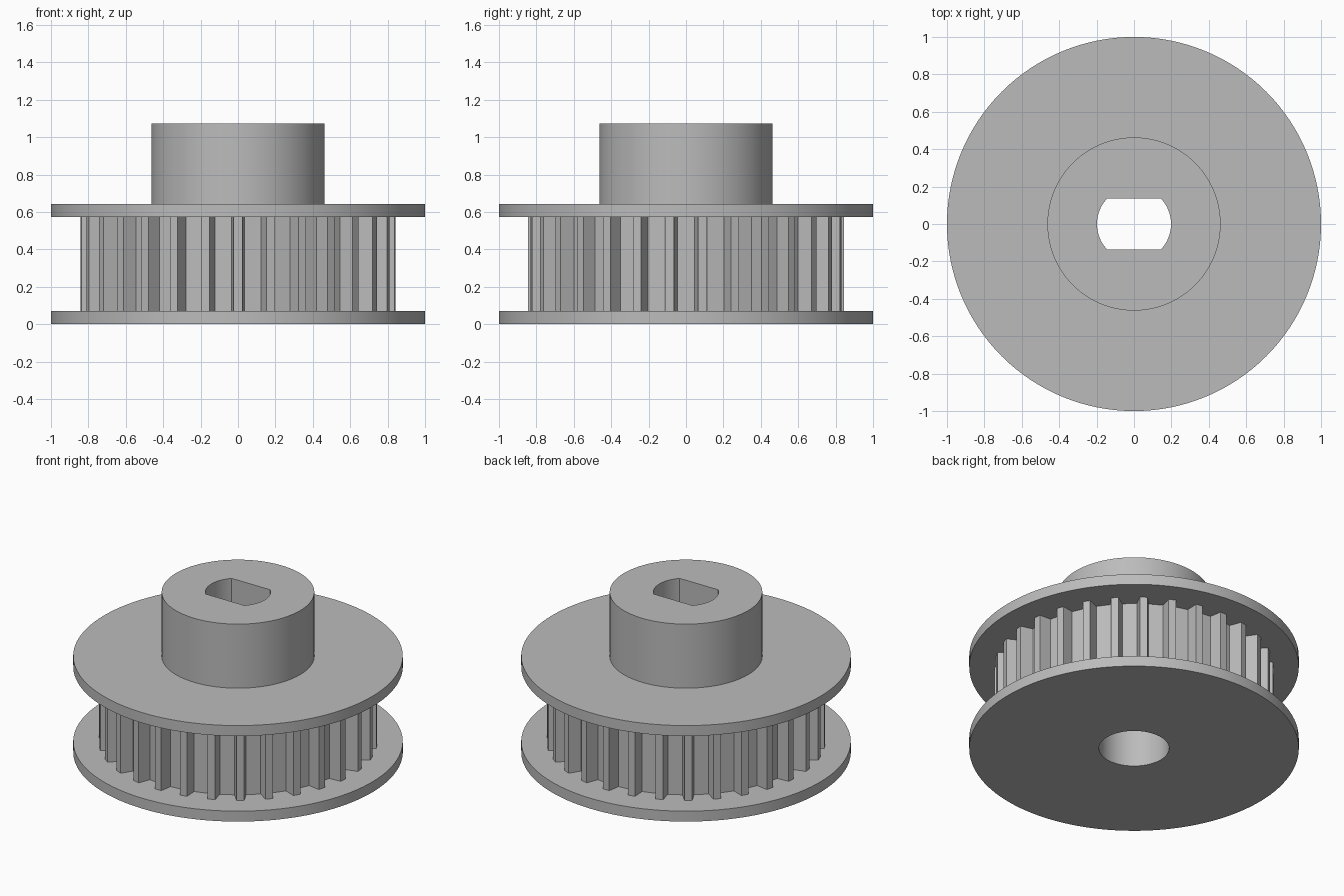
import bpy, bmesh
from math import sin, cos, pi, asin, radians
from mathutils import Vector

if "Cube" in bpy.data.objects:
    bpy.data.objects.remove(bpy.data.objects["Cube"], do_unlink=True)

grey = bpy.data.materials.new("machined_grey")
grey.use_nodes = True
colour = (0.5, 0.5, 0.5, 1)
grey.diffuse_color = colour
grey.node_tree.nodes["Principled BSDF"].inputs["Base Color"].default_value = colour

# Heights
Z_LOW, Z_HIGH, Z_FLANGE, Z_TOP = 0.07, 0.573, 0.643, 1.072


# Counter-clockwise outlines
def circle(r, n=128):
    return [(r * cos(2 * pi * i / n), r * sin(2 * pi * i / n)) for i in range(n)]


def toothed(count=30, tip=0.845, root=0.765, tip_half=0.023, root_half=0.036):
    pts = []
    for i in range(count):
        a = -pi / 2 + 2 * pi * i / count
        for r, w in ((root, -root_half), (tip, -tip_half), (tip, tip_half), (root, root_half)):
            pts.append((r * cos(a) - w * sin(a), r * sin(a) + w * cos(a)))
    return pts


def double_flat(r=0.198, half=0.137, n=24):
    a = asin(half / r)
    arc = [-a + 2 * a * i / n for i in range(n + 1)]
    return [(r * cos(t + s), r * sin(t + s)) for s in (0, pi) for t in arc]


DISC, TEETH, HUB = circle(1.0), toothed(), circle(0.463)
BORE, FLATS = circle(0.213, 64), double_flat()


def ring(bm, outline, z):
    return [bm.verts.new((x, y, z)) for x, y in outline]


def wall(bm, outline, z0, z1, inward=False):
    lo, hi = ring(bm, outline, z0), ring(bm, outline, z1)
    for i in range(len(lo)):
        j = (i + 1) % len(lo)
        f = bm.faces.new((lo[i], lo[j], hi[j], hi[i]))
        if inward:
            f.normal_flip()


def cap(bm, outer, inner, z, up):
    edges = []
    for outline in (outer, inner):
        vs = ring(bm, outline, z)
        edges += [bm.edges.new((vs[i - 1], vs[i])) for i in range(len(vs))]
    made = bmesh.ops.triangle_fill(bm, use_beauty=True, edges=edges, normal=Vector((0, 0, 1)))
    for f in made["geom"]:
        if isinstance(f, bmesh.types.BMFace):
            f.normal_update()
            if (f.normal.z > 0) != up:
                f.normal_flip()


def part(name, walls=(), caps=()):
    bm = bmesh.new()
    for w in walls:
        wall(bm, *w)
    for c in caps:
        cap(bm, *c)
    bmesh.ops.remove_doubles(bm, verts=bm.verts[:], dist=1e-5)
    mesh = bpy.data.meshes.new(name)
    bm.to_mesh(mesh)
    bm.free()
    mesh.materials.append(grey)
    obj = bpy.data.objects.new(name, mesh)
    bpy.context.collection.objects.link(obj)
    bpy.ops.object.select_all(action="DESELECT")
    obj.select_set(True)
    bpy.context.view_layer.objects.active = obj
    bpy.ops.object.shade_smooth_by_angle(angle=radians(30))


# Lower flange with the round bore
part("lower_flange",
     walls=[(DISC, 0, Z_LOW), (BORE, 0, Z_LOW, True)],
     caps=[(DISC, BORE, 0, False), (DISC, TEETH, Z_LOW, True)])

# Toothed drum, with the step where the bore narrows
part("toothed_drum",
     walls=[(TEETH, Z_LOW, Z_HIGH), (BORE, Z_LOW, Z_HIGH, True)],
     caps=[(BORE, FLATS, Z_HIGH, False)])

# Upper flange
part("upper_flange",
     walls=[(DISC, Z_HIGH, Z_FLANGE), (FLATS, Z_HIGH, Z_FLANGE, True)],
     caps=[(DISC, TEETH, Z_HIGH, False), (DISC, HUB, Z_FLANGE, True)])

# Hub with the double-flat shaft hole
part("hub",
     walls=[(HUB, Z_FLANGE, Z_TOP), (FLATS, Z_FLANGE, Z_TOP, True)],
     caps=[(HUB, FLATS, Z_TOP, True)])
